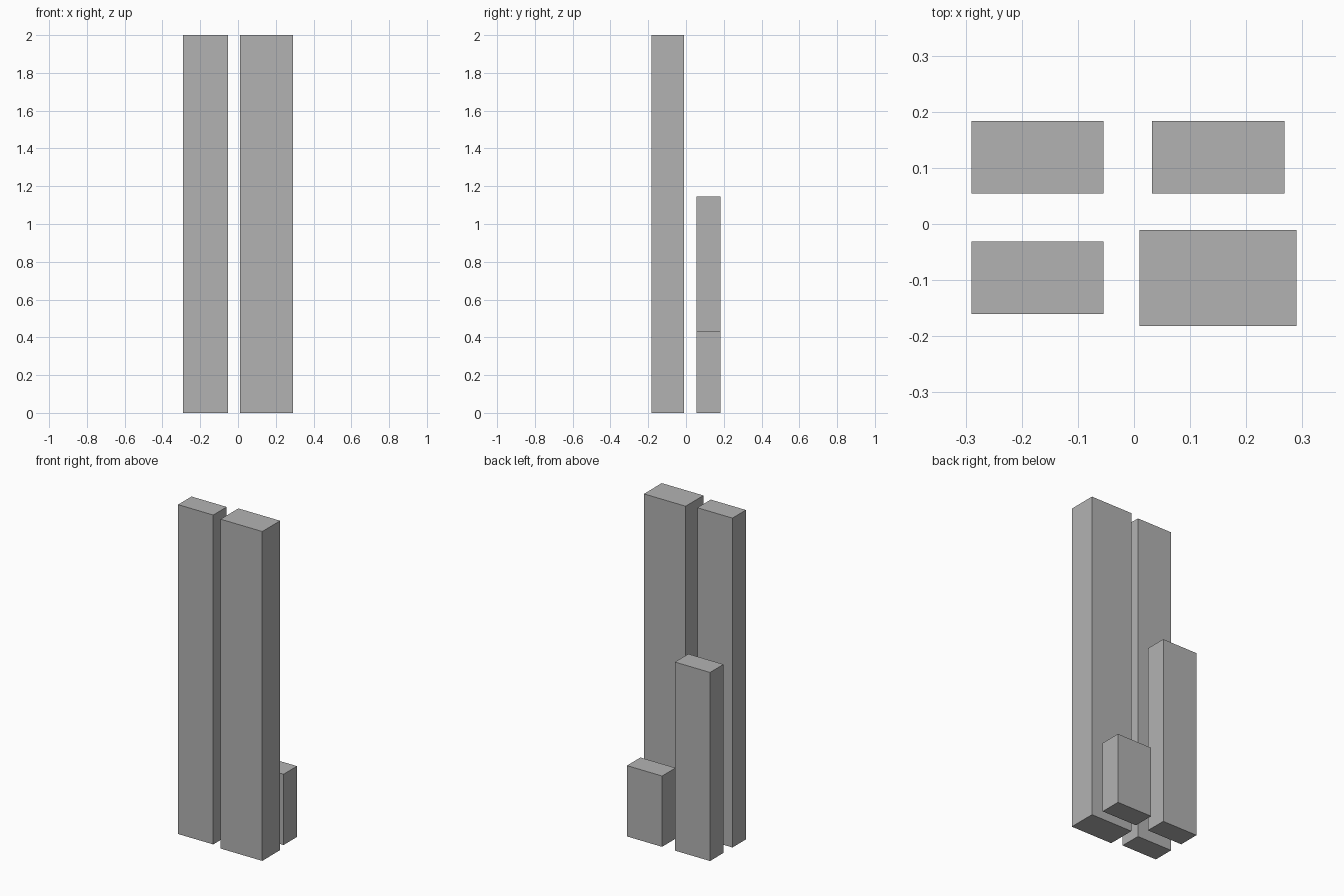
import bpy

cube = bpy.data.objects.get("Cube")
if cube:
    bpy.data.objects.remove(cube, do_unlink=True)

# One plain grey for every column
GREY = (0.45, 0.45, 0.45, 1)
grey = bpy.data.materials.new("plain_grey")
grey.use_nodes = True
grey.diffuse_color = GREY
grey.node_tree.nodes["Principled BSDF"].inputs["Base Color"].default_value = GREY


def column(name, center, size, height):
    """Rectangular column standing on the ground."""
    bpy.ops.mesh.primitive_cube_add(size=1, location=(*center, height / 2))
    obj = bpy.context.object
    obj.name = name
    obj.scale = (*size, height)
    bpy.ops.object.transform_apply(location=False, rotation=False, scale=True)
    obj.data.materials.append(grey)


SLIM = (0.236, 0.129)
WIDE = (0.28, 0.171)

# Two tall columns in front, two lower ones behind
column("front_left_column", (0.15, -0.096), WIDE, 2.0)
column("front_right_column", (-0.172, -0.096), SLIM, 2.0)
column("back_left_column", (0.15, 0.119), SLIM, 0.43)
column("back_right_column", (-0.172, 0.119), SLIM, 1.145)
